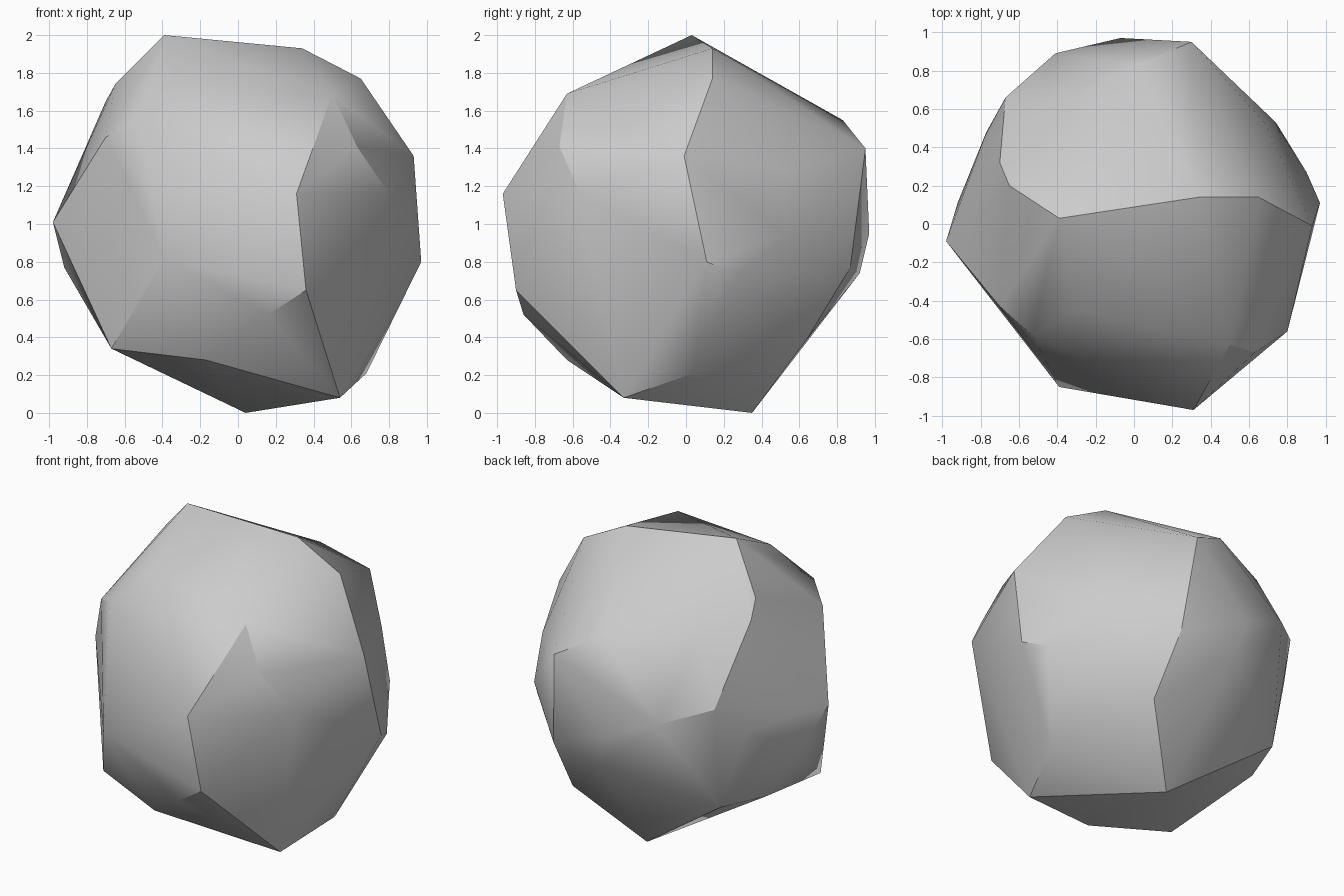
import bpy
import bmesh
import math
from mathutils import Vector

# Remove the default cube only
default_cube = bpy.data.objects.get("Cube")
if default_cube is not None:
    bpy.data.objects.remove(default_cube, do_unlink=True)


def make_material(name, colour):
    """Create one plain flat-coloured material."""
    material = bpy.data.materials.new(name)
    material.use_nodes = True
    material.diffuse_color = colour
    shader = next(n for n in material.node_tree.nodes if n.type == "BSDF_PRINCIPLED")
    shader.inputs["Base Color"].default_value = colour
    shader.inputs["Roughness"].default_value = 0.9
    return material


def make_hull(name, corners, unit, material):
    """Wrap a convex skin around the chipped corners of a stone."""
    mesh = bpy.data.meshes.new(name)
    bm = bmesh.new()
    for corner in corners:
        bm.verts.new(Vector(corner) * unit)
    hull = bmesh.ops.convex_hull(bm, input=bm.verts[:], use_existing_faces=False)
    unused = {v for v in hull["geom_interior"] + hull["geom_unused"]
              if isinstance(v, bmesh.types.BMVert) and v.is_valid}
    bmesh.ops.delete(bm, geom=list(unused), context="VERTS")
    bmesh.ops.recalc_face_normals(bm, faces=bm.faces[:])
    bm.to_mesh(mesh)
    bm.free()
    mesh.materials.append(material)
    stone = bpy.data.objects.new(name, mesh)
    bpy.context.collection.objects.link(stone)
    return stone


# Corners of the stone in hundredths of a unit, listed by region
crown = [
    (-39, 3, 200), (34, 14, 193), (65, 14, 177), (50, -63, 169),
    (-31, -44, 176), (-65, 20, 174), (-70, 32, 165),
]
front_side = [
    (-53, -58, 154), (31, -97, 116), (63, -67, 141), (80, -56, 116),
    (-39, -85, 82), (36, -90, 65), (16, -86, 52),
]
left_side = [
    (93, -1, 136), (97, 11, 80), (90, 27, 73), (68, 53, 128), (74, 53, 94),
]
back_side = [
    (30, 95, 140), (2, 83, 155), (-49, 56, 157), (-41, 89, 110),
    (-7, 97, 95), (36, 87, 77), (-2, 92, 74),
]
right_side = [
    (-98, -9, 101), (-70, -43, 146), (-67, 66, 118),
    (-77, 48, 99), (-92, 11, 77),
]
underside = [
    (-17, -63, 28), (54, -33, 8), (68, 4, 21), (4, 35, 0),
    (-67, -45, 34), (-74, 22, 46), (-63, 54, 48), (38, 64, 39),
]

# Single faceted boulder
stone_grey = make_material("stone_grey", (0.6, 0.6, 0.6, 1.0))
corners = crown + front_side + left_side + back_side + right_side + underside
boulder = make_hull("boulder", corners, 0.01, stone_grey)

# Soft shading on shallow facets, crisp lines on the steep breaks
bpy.ops.object.select_all(action="DESELECT")
boulder.select_set(True)
bpy.context.view_layer.objects.active = boulder
bpy.ops.object.shade_smooth_by_angle(angle=math.radians(30))
